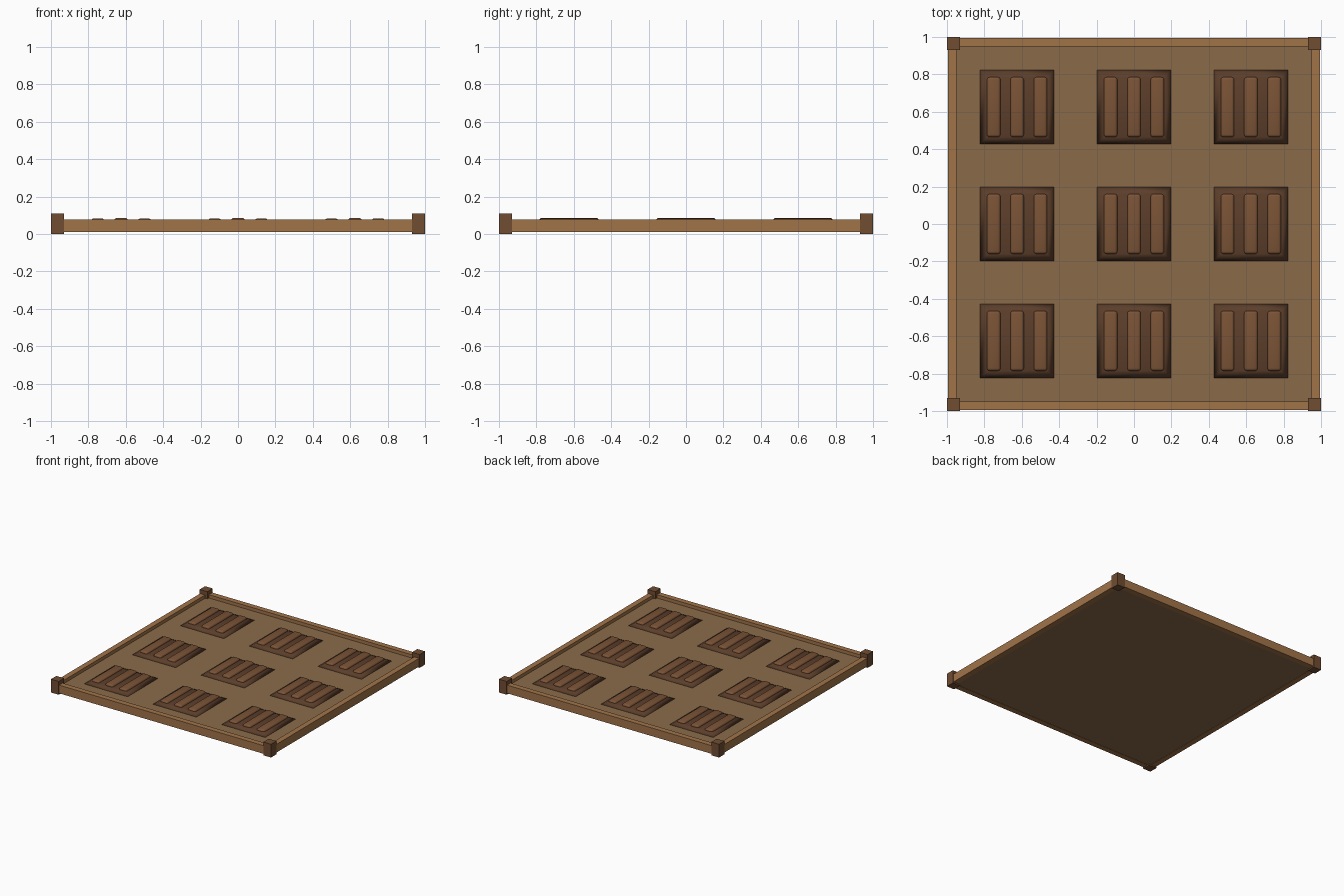
import bpy, bmesh

if "Cube" in bpy.data.objects:
    bpy.data.objects.remove(bpy.data.objects["Cube"])


def material(name, rgb):
    m = bpy.data.materials.new(name)
    m.diffuse_color = (*[(c / 255) ** 2.2 for c in rgb], 1)
    m.use_nodes = True
    m.node_tree.nodes["Principled BSDF"].inputs["Base Color"].default_value = m.diffuse_color
    return m


RAIL = material("rail_wood", (160, 115, 74))
POST = material("post_wood", (112, 78, 53))
EARTH = material("ground_earth", (137, 107, 75))
SOIL = material("bed_soil", (92, 64, 46))
RIDGE = material("ridge_soil", (122, 84, 57))


def box(name, x, y, z, mat, taper=None, bevel=0, smooth=False):
    """Box from (min, max) ranges; taper pulls the top edges inward."""
    bm = bmesh.new()
    bmesh.ops.create_cube(bm, size=1)
    for v in bm.verts:
        t = taper if taper and v.co.z > 0 else 0
        for i, (lo, hi) in enumerate((x, y, z)):
            inset = t if i < 2 else 0
            v.co[i] = hi - inset if v.co[i] > 0 else lo + inset
    me = bpy.data.meshes.new(name)
    bm.to_mesh(me)
    bm.free()
    me.materials.append(mat)
    ob = bpy.data.objects.new(name, me)
    bpy.context.collection.objects.link(ob)
    if bevel:
        mod = ob.modifiers.new("rounded", "BEVEL")
        mod.width = bevel
        mod.segments = 3
    if smooth:
        me.shade_smooth()
    return ob


# Ground slab
box("ground", (-0.955, 0.955), (-0.955, 0.955), (0.012, 0.05), EARTH)

# Border rails and corner posts
for s in (-1, 1):
    edge = sorted((s * 0.95, s * 0.995))
    box("side_rail", edge, (-0.97, 0.97), (0.01, 0.077), RAIL)
    box("end_rail", (-0.97, 0.97), edge, (0.01, 0.077), RAIL)
    for t in (-1, 1):
        box("corner_post", sorted((s * 0.93, s)), sorted((t * 0.93, t)),
            (0, 0.109), POST)

# Nine mounded soil beds, each with three rounded ridges
for cx in (-0.625, 0, 0.625):
    for cy in (-0.625, 0, 0.625):
        box("soil_bed", (cx - 0.208, cx + 0.208), (cy - 0.208, cy + 0.208),
            (0.045, 0.07), SOIL, taper=0.05, smooth=True)
        for dx in (-0.125, 0, 0.125):
            x = cx + dx
            top = 0.086 if dx == 0 else 0.083
            box("soil_ridge", (x - 0.036, x + 0.036), (cy - 0.16, cy + 0.16),
                (0.045, top), RIDGE, bevel=0.014, smooth=True)
